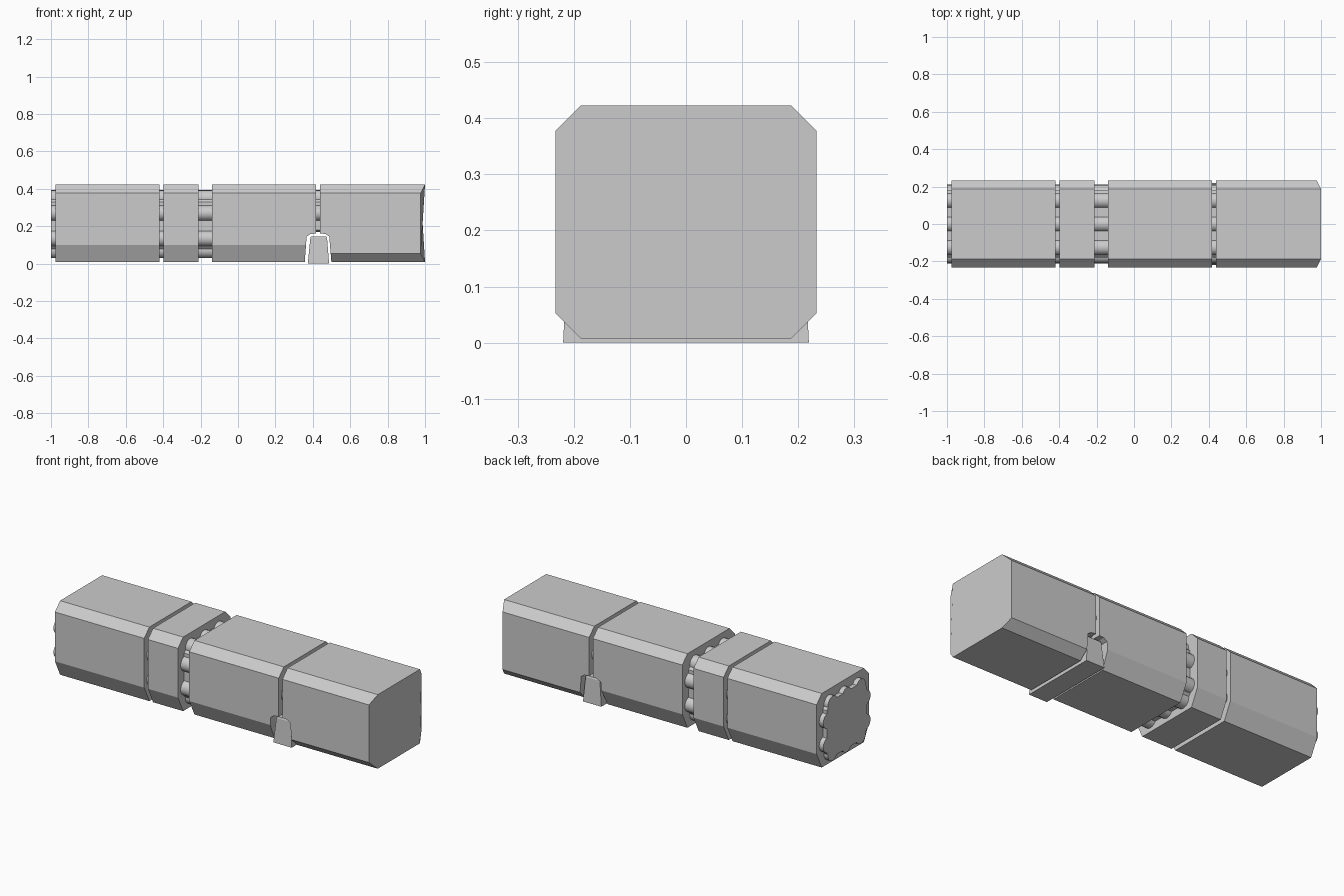
import bpy, bmesh, math

if "Cube" in bpy.data.objects:
    bpy.data.objects.remove(bpy.data.objects["Cube"])

W, FLAT = 0.233, 0.187          # half width, half width of the flat top and bottom
BOT, TOP = 0.007, 0.423


def loft(name, loops):
    """Skin a list of equal-length point loops and cap both ends."""
    bm = bmesh.new()
    rings = [[bm.verts.new(p) for p in loop] for loop in loops]
    n = len(rings[0])
    for a, b in zip(rings, rings[1:]):
        for i in range(n):
            j = (i + 1) % n
            bm.faces.new((a[i], a[j], b[j], b[i]))
    bm.faces.new(rings[0])
    bm.faces.new(rings[-1])
    bmesh.ops.recalc_face_normals(bm, faces=bm.faces[:])
    me = bpy.data.meshes.new(name)
    bm.to_mesh(me)
    bm.free()
    ob = bpy.data.objects.new(name, me)
    bpy.context.collection.objects.link(ob)
    return ob


def octagon(w, flat, bot, low, high, top):
    right = [(flat, bot), (w, low), (w, high), (flat, top)]
    return right + [(-y, z) for y, z in reversed(right)]


def prism(name, x0, x1, profile):
    return loft(name, [[(x, y, z) for y, z in profile] for x in (x0, x1)])


def tube(name, x0, x1, y, z, r=0.042, n=20):
    ring = [(y + r * math.cos(2 * math.pi * i / n),
             z + r * math.sin(2 * math.pi * i / n)) for i in range(n)]
    ob = prism(name, x0, x1, ring)
    for p in ob.data.polygons:
        p.use_smooth = len(p.vertices) == 4
    # keep the flat end caps crisp
    for e in ob.data.edges:
        a, b = (ob.data.vertices[v].co.x for v in e.vertices)
        e.use_edge_sharp = abs(a - b) < 1e-5
    return ob


# Outer shell sections
shell = octagon(W, FLAT, BOT, 0.10, 0.377, TOP)
prism("rear_shell", -0.975, -0.42, shell)
prism("collar_shell", -0.397, -0.21, shell)
middle = prism("middle_shell", -0.14, 0.416, shell)

# Nose section, with its side edges bevelled at the end
nose = octagon(W, FLAT, BOT, 0.053, 0.377, TOP)
front = loft("nose_shell", [
    [(0.439, y, z) for y, z in nose],
    [(0.977 if abs(y) > 0.2 else 1.0, y, z) for y, z in nose]])

# Notch for the foot, cut straight through both neighbouring shells
notch = [(0.355, -0.05), (0.357, 0.01), (0.367, 0.145), (0.388, 0.158), (0.428, 0.162),
         (0.468, 0.158), (0.488, 0.145), (0.499, 0.01), (0.501, -0.05)]
cutter = loft("notch_cutter", [[(x, y, z) for x, z in notch] for y in (-0.4, 0.4)])
cutter.hide_render = True
cutter.hide_viewport = True
for ob in (middle, front):
    m = ob.modifiers.new("notch", 'BOOLEAN')
    m.operation = 'DIFFERENCE'
    m.solver = 'EXACT'
    m.object = cutter

# Tapered foot running across the full width
loft("foot", [[(x0, -y, z), (x1, -y, z), (x1, y, z), (x0, y, z)]
              for x0, x1, y, z in ((0.373, 0.487, 0.219, 0.0),
                                   (0.387, 0.476, 0.212, 0.138),
                                   (0.392, 0.470, 0.209, 0.146))])

# Inner core, raised above the notch at the nose end
prism("core", -1.0, 0.3, octagon(0.178, 0.14, 0.05, 0.09, 0.33, 0.37))
prism("core_upper", 0.3, 0.6, octagon(0.178, 0.14, 0.17, 0.18, 0.33, 0.37))

# Bundle of tubes around the core
spots = [(y, z) for z in (0.35, 0.071) for y in (-0.125, 0.0, 0.125)]
spots += [(s * 0.168, z) for s in (-1, 1) for z in (0.27, 0.134)]
for i, (y, z) in enumerate(spots):
    tube(f"tube_{i + 1}", -1.0, 0.6 if z > 0.22 else 0.3, y, z)
